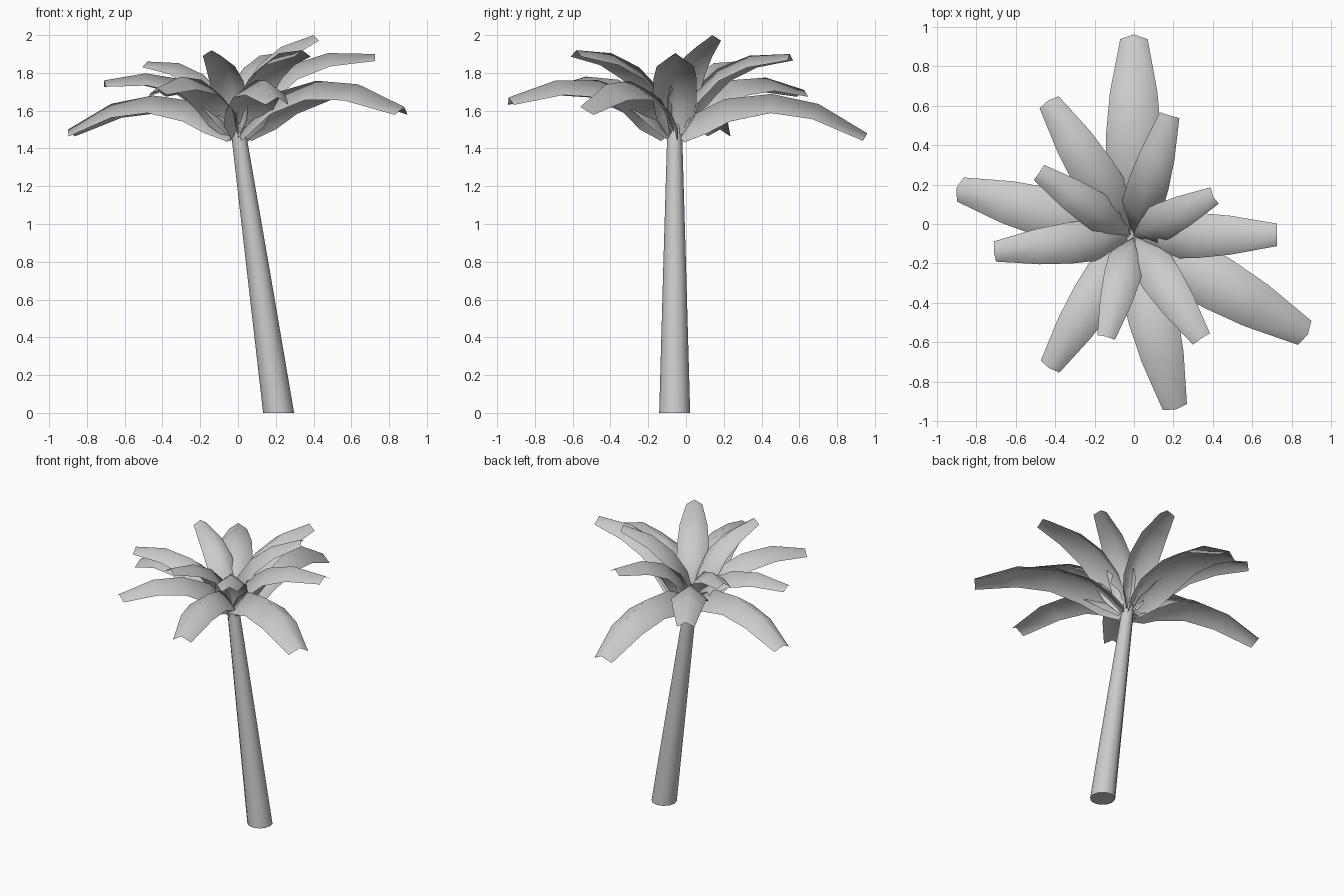
import bpy, bmesh, math
from mathutils import Vector

if "Cube" in bpy.data.objects:
    bpy.data.objects.remove(bpy.data.objects["Cube"])

CROWN = Vector((-0.005, -0.06, 1.49))


def finish(name, bm, angle):
    me = bpy.data.meshes.new(name)
    bm.to_mesh(me)
    bm.free()
    ob = bpy.data.objects.new(name, me)
    bpy.context.collection.objects.link(ob)
    bpy.ops.object.select_all(action='DESELECT')
    ob.select_set(True)
    bpy.context.view_layer.objects.active = ob
    bpy.ops.object.shade_smooth_by_angle(angle=math.radians(angle))
    return ob


# Leaning, tapered trunk: horizontal rings lofted from ground to crown
bm = bmesh.new()
SIDES = 12
rings = []
for x, z, r in [(0.215, 0, 0.082), (0.108, 0.75, 0.061), (-0.004, 1.53, 0.038)]:
    rings.append([bm.verts.new((x + r * math.cos(math.tau * i / SIDES),
                                -0.06 + r * math.sin(math.tau * i / SIDES), z))
                  for i in range(SIDES)])
for a, b in zip(rings, rings[1:]):
    for i in range(SIDES):
        j = (i + 1) % SIDES
        bm.faces.new((a[i], a[j], b[j], b[i]))
bm.faces.new(rings[0][::-1])
bm.faces.new(rings[-1])
finish("trunk", bm, 40)

# Shared frond shape per unit length: along, ridge rise, half width, edge drop
PROFILE = [(0, 0, 0.05, 0.075), (0.10, 0.09, 0.115, 0.12), (0.255, 0.17, 0.138, 0.12),
           (0.5, 0.2, 0.137, 0.10), (0.745, 0.15, 0.118, 0.085), (1, 0, 0.068, 0.045)]


def frond(name, tip):
    chord = Vector(tip) - CROWN
    length = chord.length
    d = chord.normalized()
    side = Vector((-d.y, d.x, 0)).normalized()
    up = d.cross(side)
    ridge = [CROWN + (d * a + up * h) * length for a, h, _, _ in PROFILE]
    bm = bmesh.new()
    rows = []
    for i, (_, _, w, drop) in enumerate(PROFILE):
        tangent = ridge[min(i + 1, len(ridge) - 1)] - ridge[max(i - 1, 0)]
        normal = tangent.normalized().cross(side)
        low = ridge[i] - normal * drop * length
        rows.append([bm.verts.new(p) for p in
                     (low - side * w * length, ridge[i], low + side * w * length)])
    for a, b in zip(rows, rows[1:]):
        for k in range(2):
            bm.faces.new((a[k], b[k], b[k + 1], a[k + 1]))
    finish(name, bm, 180)


# Ring of fronds, placed by the middle of each tip
TIPS = [(0, 0.96, 1.48), (-0.435, 0.625, 1.71), (0.18, 0.55, 1.90),
        (-0.48, 0.26, 1.86), (-0.90, 0.18, 1.50), (-0.71, -0.14, 1.76),
        (-0.43, -0.73, 1.72), (-0.14, -0.57, 1.92), (0.21, -0.94, 1.67),
        (0.34, -0.58, 1.92), (0.88, -0.56, 1.62), (0.725, -0.055, 1.90),
        (0.40, 0.14, 2.0)]
for n, tip in enumerate(TIPS, 1):
    frond(f"frond_{n:02d}", tip)
